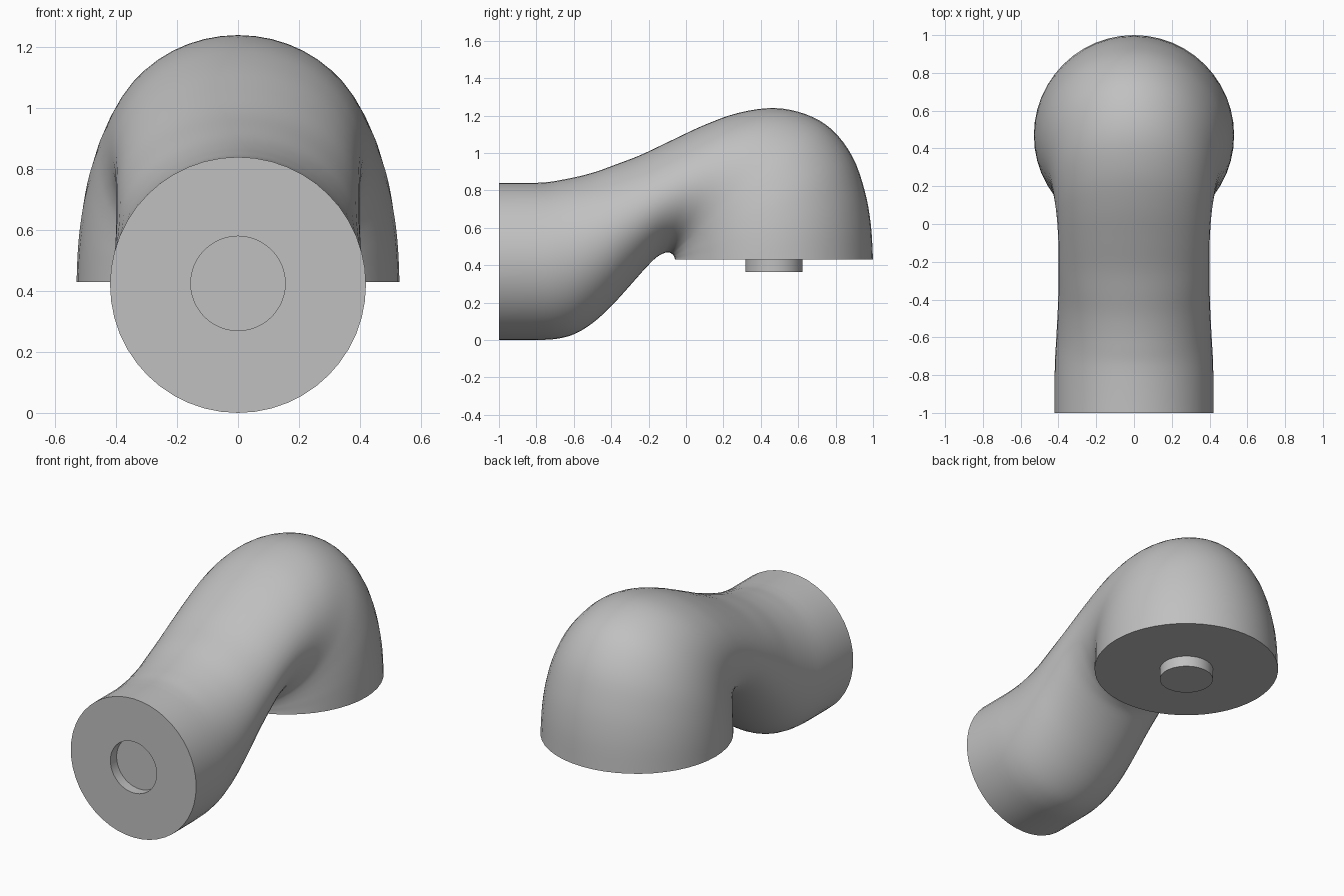
import bpy, bmesh, math

if "Cube" in bpy.data.objects:
    bpy.data.objects.remove(bpy.data.objects["Cube"])

grey = bpy.data.materials.new("plain grey")
grey.diffuse_color = (0.53, 0.53, 0.53, 1)
grey.use_nodes = True
grey.node_tree.nodes["Principled BSDF"].inputs["Base Color"].default_value = grey.diffuse_color

SIDES = 48
STEPS = 4

# cross-sections: bottom (y, z), top (y, z), half width
SECTIONS = [
    (-1.0, 0.0, -1.0, .84, .42),
    (-.8, 0.0, -.8, .84, .42),
    (-.7, .005, -.73, .845, .418),
    (-.6, .03, -.66, .857, .413),
    (-.5, .09, -.58, .873, .408),
    (-.4, .18, -.48, .90, .403),
    (-.3, .29, -.37, .94, .40),
    (-.22, .38, -.24, .99, .40),
    (-.16, .44, -.08, 1.066, .40),
    (-.12, .463, .1, 1.15, .405),
    (-.10, .468, .28, 1.214, .415),
    (-.085, .466, .47, 1.24, .43),
    (-.075, .46, .64, 1.207, .45),
    (-.07, .455, .78, 1.125, .475),
    (-.065, .449, .89, .98, .50),
    (-.062, .442, .955, .80, .517),
    (-.06, .436, .988, .62, .526),
    (-.06, .43, 1.0, .43, .53),
]


def finish(bm, name):
    bmesh.ops.recalc_face_normals(bm, faces=bm.faces)
    mesh = bpy.data.meshes.new(name)
    bm.to_mesh(mesh)
    bm.free()
    mesh.materials.append(grey)
    ob = bpy.data.objects.new(name, mesh)
    bpy.context.collection.objects.link(ob)
    bpy.ops.object.select_all(action='DESELECT')
    ob.select_set(True)
    bpy.context.view_layer.objects.active = ob
    bpy.ops.object.shade_smooth_by_angle(angle=math.radians(40))
    return ob


def ring(bm, by, bz, ty, tz, w):
    """Ellipse spanning the bottom and top points, w wide to each side."""
    verts = []
    for i in range(SIDES):
        a = 2 * math.pi * i / SIDES
        s = math.sin(a) / 2
        verts.append(bm.verts.new((w * math.cos(a),
                                   (by + ty) / 2 + (ty - by) * s,
                                   (bz + tz) / 2 + (tz - bz) * s)))
    return verts


def bridge(bm, a, b):
    for i in range(SIDES):
        j = (i + 1) % SIDES
        bm.faces.new((a[i], a[j], b[j], b[i]))


def spline(p0, p1, p2, p3, t):
    return [0.5 * (2 * b + (c - a) * t + (2 * a - 5 * b + 4 * c - d) * t ** 2
                   + (3 * b - a - 3 * c + d) * t ** 3)
            for a, b, c, d in zip(p0, p1, p2, p3)]


# smooth in-between sections, keeping the collar straight
dense = [SECTIONS[0]]
last = len(SECTIONS) - 1
for k in range(1, last):
    p0 = SECTIONS[k - 1] if k > 1 else SECTIONS[k]
    p3 = SECTIONS[min(k + 2, last)]
    for n in range(STEPS):
        dense.append(spline(p0, SECTIONS[k], SECTIONS[k + 1], p3, n / STEPS))
dense.append(SECTIONS[-1])

# curved body with a round socket in the collar end
bm = bmesh.new()
floor = ring(bm, -.94, .27, -.94, .58, .155)
rim = ring(bm, -1, .27, -1, .58, .155)
bm.faces.new(floor)
bridge(bm, floor, rim)
prev = rim
for section in dense:
    cur = ring(bm, *section)
    bridge(bm, prev, cur)
    prev = cur
bm.faces.new(prev)
finish(bm, "elbow_body")

# round peg under the head
bm = bmesh.new()
low = ring(bm, .317, .363, .623, .363, .153)
high = ring(bm, .317, .435, .623, .435, .153)
bm.faces.new(low)
bridge(bm, low, high)
bm.faces.new(high)
finish(bm, "peg")
